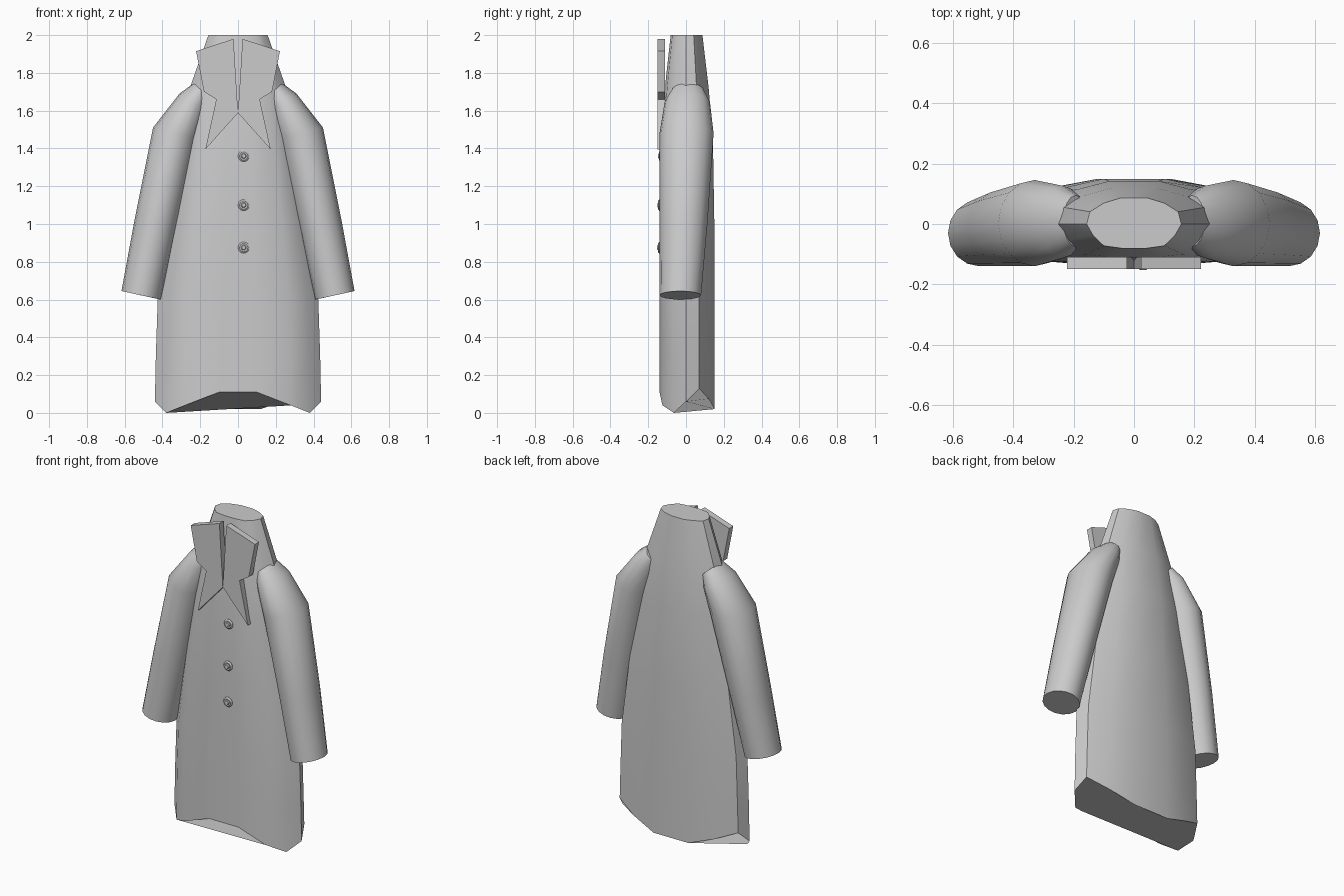
import bpy, bmesh, math
from mathutils import Vector

if "Cube" in bpy.data.objects:
    bpy.data.objects.remove(bpy.data.objects["Cube"], do_unlink=True)

grey = bpy.data.materials.new("plain grey")
grey.use_nodes = True
grey.diffuse_color = (0.6, 0.6, 0.6, 1)
grey.node_tree.nodes["Principled BSDF"].inputs["Base Color"].default_value = (0.6, 0.6, 0.6, 1)


def finish(name, bm, smooth=True):
    bmesh.ops.recalc_face_normals(bm, faces=bm.faces)
    mesh = bpy.data.meshes.new(name)
    bm.to_mesh(mesh)
    bm.free()
    obj = bpy.data.objects.new(name, mesh)
    bpy.context.collection.objects.link(obj)
    mesh.materials.append(grey)
    if smooth:
        bpy.ops.object.select_all(action='DESELECT')
        obj.select_set(True)
        bpy.context.view_layer.objects.active = obj
        bpy.ops.object.shade_smooth_by_angle(angle=math.radians(40))
    return obj


def loft(name, rings):
    """Skin a list of equal-sized rings and cap both ends."""
    bm = bmesh.new()
    loops = [[bm.verts.new(p) for p in ring] for ring in rings]
    n = len(loops[0])
    for a, b in zip(loops, loops[1:]):
        for i in range(n):
            j = (i + 1) % n
            bm.faces.new((a[i], a[j], b[j], b[i]))
    bm.faces.new(loops[0])
    bm.faces.new(loops[-1])
    return finish(name, bm)


# Coat body: half section from front to back, with the wavy hem height
half = [(.10, -.14, .11), (.28, -.125, .04), (.38, -.065, 0), (.44, 0, .06),
        (.41, .07, .13), (.28, .12, .075), (.12, .15, .02)]
section = half + [(-x, y, z) for x, y, z in reversed(half)]
levels = [(.3, .435, 1), (.6, .425, 1), (1.0, .37, 1), (1.45, .30, .95),
          (1.72, .255, .8), (2.0, .157, .58)]
rings = [section]
for z, width, depth in levels:
    rings.append([(x * width / .44, y * depth, z) for x, y, _ in section])
loft("coat_body", rings)

# Sleeves: each ring spans an inner and an outer point, with a depth
sleeve = [((.41, .60), (.617, .645), -.03, .11),
          ((.32, 1.0), (.548, 1.02), -.013, .127),
          ((.21, 1.45), (.45, 1.51), .003, .143),
          ((.165, 1.60), (.31, 1.69), .007, .12),
          ((.15, 1.67), (.235, 1.745), .01, .085)]
SIDES = 16
for side, name in ((1, "left_sleeve"), (-1, "right_sleeve")):
    rings = []
    for inner, outer, y, depth in sleeve:
        a, b = Vector(inner), Vector(outer)
        mid, reach = (a + b) / 2, (b - a) / 2
        ring = []
        for i in range(SIDES):
            t = math.tau * i / SIDES
            p = mid + reach * math.cos(t)
            ring.append((side * p.x, y + depth * math.sin(t), p.y))
        rings.append(ring)
    loft(name, rings)

# Collar lapels: flat plates with a swallow-tail outline
outline = [(.024, 1.98), (.222, 1.915), (.18, 1.70), (.115, 1.66),
           (.173, 1.395), (0, 1.588)]
for side, name in ((1, "left_lapel"), (-1, "right_lapel")):
    bm = bmesh.new()
    face = bm.faces.new([bm.verts.new((side * x, -.15, z)) for x, z in outline])
    out = bmesh.ops.extrude_face_region(bm, geom=[face])
    moved = [v for v in out["geom"] if isinstance(v, bmesh.types.BMVert)]
    bmesh.ops.translate(bm, verts=moved, vec=(0, .04, 0))
    finish(name, bm, smooth=False)

# Buttons: round discs with a small raised centre
profile = [(.03, .01), (.03, -.003), (.022, -.009), (.014, -.008), (.010, -.013)]
for n, (z, front) in enumerate(((1.36, -.134), (1.10, -.139), (.875, -.14))):
    rings = []
    for r, y in profile:
        rings.append([(.03 + r * math.cos(math.tau * i / SIDES), front + y,
                       z + r * math.sin(math.tau * i / SIDES)) for i in range(SIDES)])
    loft("button_%d" % (n + 1), rings)
